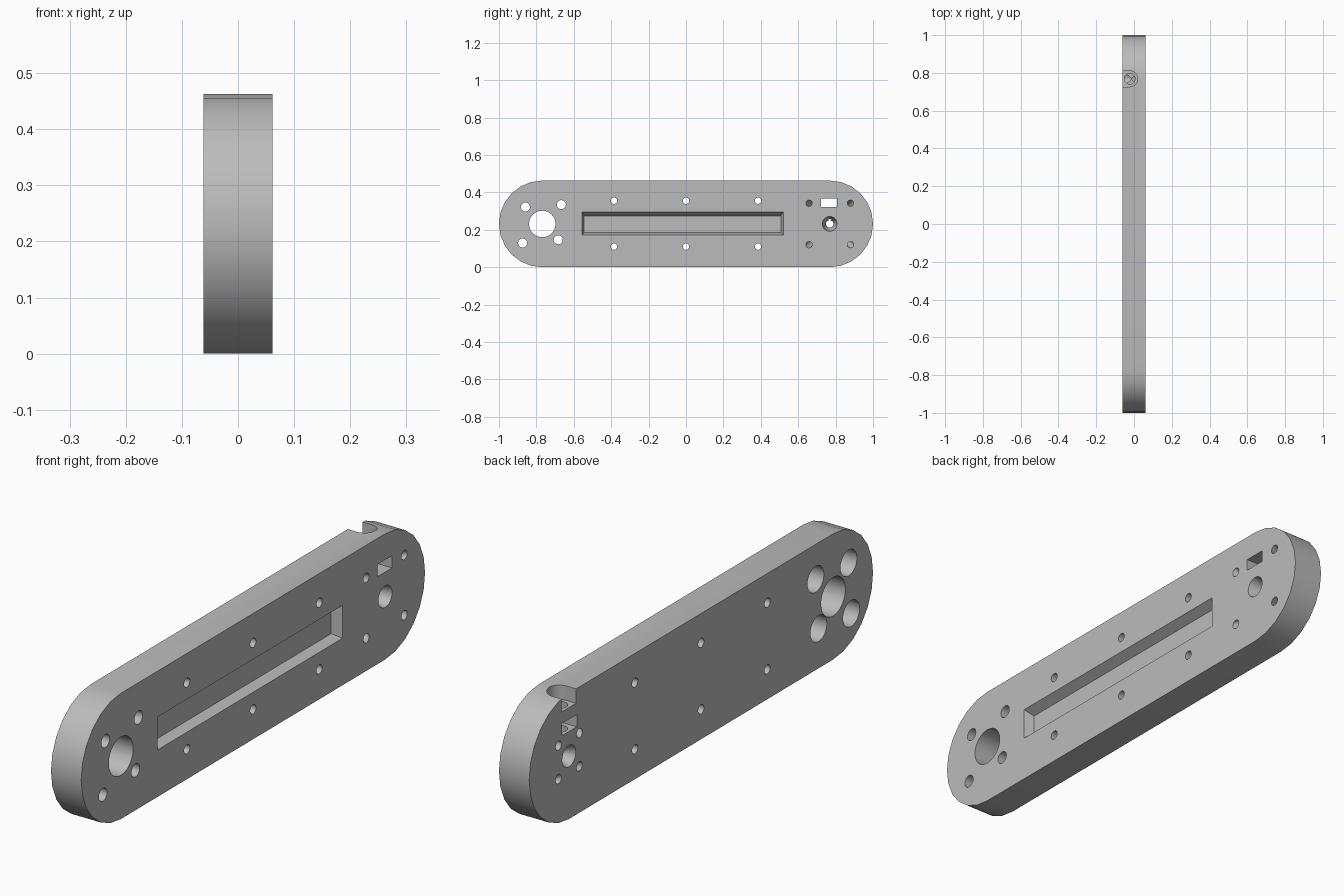
import bpy, bmesh, math
from mathutils import Vector

cube = bpy.data.objects.get("Cube")
if cube:
    bpy.data.objects.remove(cube, do_unlink=True)

HALF = 0.0615            # half thickness of the plate
RAD = 0.2315             # end radius, also mid height
END = 1 - RAD            # y of the end centres

grey = bpy.data.materials.new("plain grey")
grey.use_nodes = True
colour = (0.5, 0.5, 0.5, 1)
grey.diffuse_color = colour
grey.node_tree.nodes["Principled BSDF"].inputs["Base Color"].default_value = colour


def loft(name, rings):
    """Closed solid through rings that all have the same number of points."""
    bm = bmesh.new()
    loops = [[bm.verts.new(p) for p in ring] for ring in rings]
    n = len(loops[0])
    bm.faces.new(loops[0])
    bm.faces.new(loops[-1])
    for a, b in zip(loops, loops[1:]):
        for i in range(n):
            j = (i + 1) % n
            bm.faces.new((a[i], a[j], b[j], b[i]))
    bmesh.ops.recalc_face_normals(bm, faces=bm.faces[:])
    mesh = bpy.data.meshes.new(name)
    bm.to_mesh(mesh)
    bm.free()
    mesh.materials.append(grey)
    obj = bpy.data.objects.new(name, mesh)
    bpy.context.collection.objects.link(obj)
    return obj


def arc(start, sweep, steps):
    return [math.radians(start + sweep * i / steps) for i in range(steps + 1)]


def circle_x(x, y, z, r):
    return [(x, y + r * math.cos(a), z + r * math.sin(a)) for a in arc(0, 360, 24)[:-1]]


def circle_z(x, y, z, r):
    return [(x + r * math.cos(a), y + r * math.sin(a), z) for a in arc(0, 360, 24)[:-1]]


def rect_x(x, y0, y1, z0, z1):
    return [(x, y0, z0), (x, y1, z0), (x, y1, z1), (x, y0, z1)]


# Plate outline: straight bar with rounded ends
outline = [(END + RAD * math.cos(a), RAD + RAD * math.sin(a)) for a in arc(-90, 180, 12)]
outline += [(-END + RAD * math.cos(a), RAD + RAD * math.sin(a)) for a in arc(90, 180, 12)]
plate = loft("arm_plate", [[(x, y, z) for y, z in outline] for x in (-HALF, HALF)])


def cut(rings):
    cutter = loft("cutter", rings)
    cutter.hide_render = True
    mod = plate.modifiers.new("cut", "BOOLEAN")
    mod.operation = "DIFFERENCE"
    mod.solver = "EXACT"
    mod.object = cutter
    bpy.context.view_layer.objects.active = plate
    bpy.ops.object.modifier_apply(modifier=mod.name)
    mesh = cutter.data
    bpy.data.objects.remove(cutter, do_unlink=True)
    bpy.data.meshes.remove(mesh)


def bore(y, z, profile):
    cut([circle_x(x, y, z, r) for x, r in profile])


# Large bore and its four counterbored screw holes
bore(-END, RAD, [(-0.1, 0.071), (0.1, 0.071)])
for dy, dz in ((-0.09, 0.09), (0.102, 0.103), (-0.105, -0.102), (0.085, -0.085)):
    bore(-END + dy, RAD + dz, [(-0.1, 0.048), (0.02, 0.048), (0.02, 0.024), (0.1, 0.024)])

# Two rows of straight screw holes
for y in (-0.385, 0, 0.385):
    for z in (0.11, 0.355):
        bore(y, z, [(-0.1, 0.017), (0.1, 0.017)])

# Long recess with sloping walls, carried on past the face
floor = Vector((-0.545, 0.507, 0.185, 0.275))
rim = Vector((-0.557, 0.52, 0.173, 0.294))
DEPTH = 0.037
cut([rect_x(HALF - DEPTH, *floor), rect_x(HALF + DEPTH, *(floor + (rim - floor) * 2))])

# Slanted holes that draw together towards the far face
for sy in (-1, 1):
    for sz in (-1, 1):
        rings = []
        for x in (-0.1, 0.1):
            off = 0.086 + x / HALF * 0.025
            rings.append(circle_x(x, END + sy * off, RAD + sz * off, 0.017))
        cut(rings)

# Waisted shaft bore, flaring to both faces
bore(END, RAD, [(-0.1, 0.056), (-0.015, 0.02), (0.1, 0.05)])

# Nut slot, clamp screw notch and clamp screw hole
cut([rect_x(x, 0.723, 0.808, 0.322, 0.367) for x in (-0.1, 0.1)])
notch = [(-0.022 + 0.042 * math.cos(a), END + 0.042 * math.sin(a)) for a in arc(-90, 180, 12)]
notch += [(-0.1, END + 0.042), (-0.1, END - 0.042)]
cut([[(x, y, z) for x, y in notch] for z in (0.41, 0.5)])
cut([circle_z(-0.022, END, z, 0.028) for z in (0.252, 0.44)])

# Smooth round walls, crisp edges
bpy.ops.object.select_all(action="DESELECT")
plate.select_set(True)
bpy.context.view_layer.objects.active = plate
bpy.ops.object.shade_smooth_by_angle(angle=math.radians(30))
